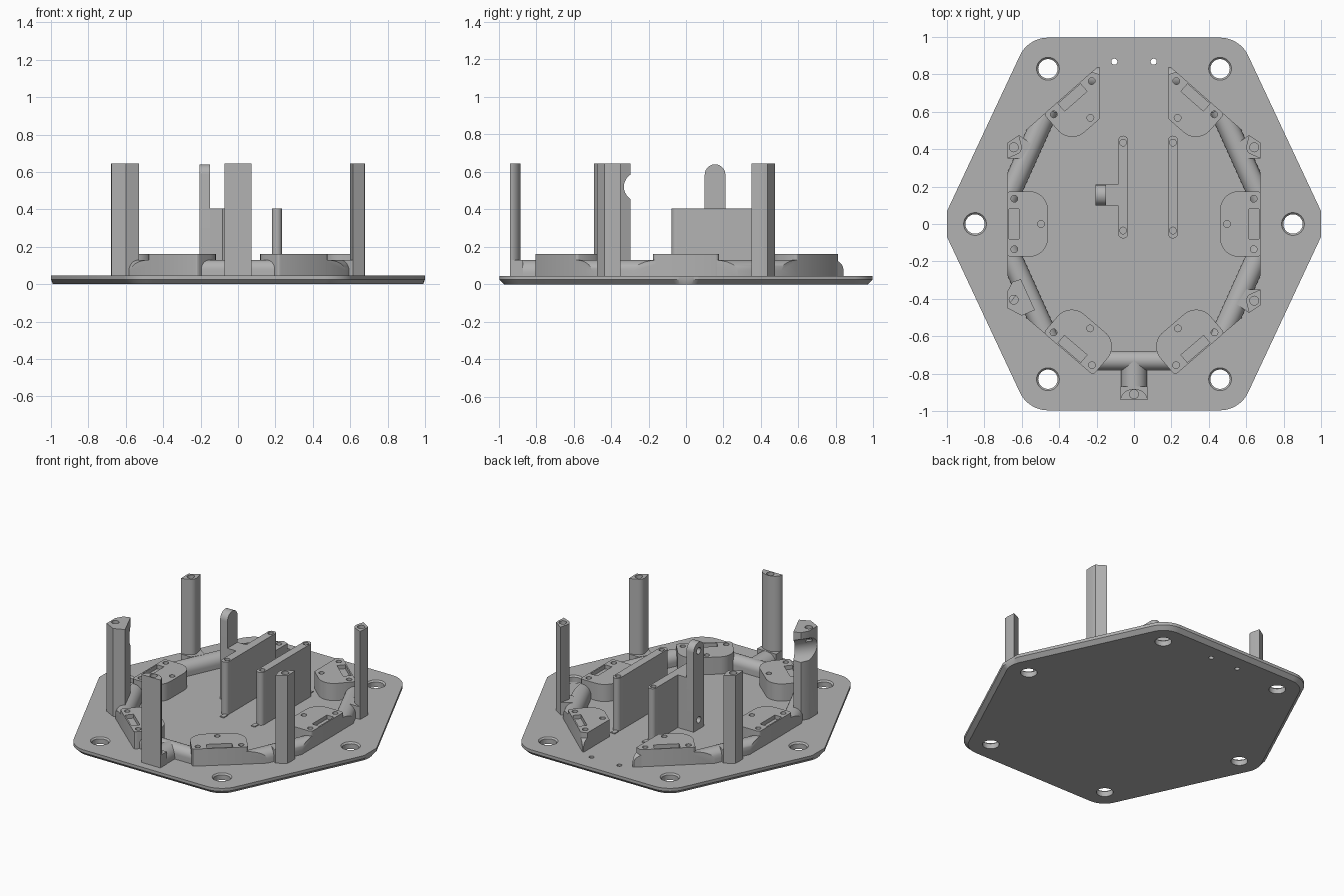
import bpy, bmesh, math
from mathutils import Vector
from mathutils.geometry import convex_hull_2d

if "Cube" in bpy.data.objects:
    bpy.data.objects.remove(bpy.data.objects["Cube"])

grey = bpy.data.materials.new("plain_grey")
grey.use_nodes = True
grey.diffuse_color = (0.45, 0.45, 0.45, 1)
grey.node_tree.nodes["Principled BSDF"].inputs["Base Color"].default_value = grey.diffuse_color

TOP = 0.045      # plate top
POD_TOP = 0.162
POST_TOP = 0.645


def finish(name, bm):
    bmesh.ops.recalc_face_normals(bm, faces=bm.faces)
    mesh = bpy.data.meshes.new(name)
    bm.to_mesh(mesh)
    bm.free()
    mesh.materials.append(grey)
    obj = bpy.data.objects.new(name, mesh)
    bpy.context.collection.objects.link(obj)
    return obj


def circle(x, y, r, n=32):
    return [(x + r * math.cos(math.tau * i / n), y + r * math.sin(math.tau * i / n)) for i in range(n)]


def hull(points):
    return [points[i] for i in convex_hull_2d(points)]


def loft(name, rings):
    """Join rings of 3D points that share the same count, and cap both ends."""
    bm = bmesh.new()
    loops = [[bm.verts.new(p) for p in ring] for ring in rings]
    n = len(loops[0])
    for a, b in zip(loops, loops[1:]):
        for i in range(n):
            bm.faces.new((a[i], a[(i + 1) % n], b[(i + 1) % n], b[i]))
    bm.faces.new(loops[0])
    bm.faces.new(loops[-1])
    return finish(name, bm)


def prism(name, points, z0, z1):
    return loft(name, [[(x, y, z) for x, y in points] for z in (z0, z1)])


def clip(obj, planes):
    """Remove everything on the side each plane normal points to."""
    bm = bmesh.new()
    bm.from_mesh(obj.data)
    for co, no in planes:
        geom = bm.verts[:] + bm.edges[:] + bm.faces[:]
        cut_geom = bmesh.ops.bisect_plane(bm, geom=geom, plane_co=co, plane_no=no, clear_outer=True)
        edges = [e for e in cut_geom["geom_cut"] if isinstance(e, bmesh.types.BMEdge)]
        if edges:
            bmesh.ops.holes_fill(bm, edges=bm.edges[:], sides=0)
    bmesh.ops.recalc_face_normals(bm, faces=bm.faces)
    bm.to_mesh(obj.data)
    bm.free()


def cut(obj, cutters):
    """Subtract the cutters for good, then drop them."""
    for c in cutters:
        mod = obj.modifiers.new("cut", "BOOLEAN")
        mod.operation, mod.solver, mod.object = "DIFFERENCE", "EXACT", c
    bpy.context.view_layer.update()
    done = bpy.data.meshes.new_from_object(obj.evaluated_get(bpy.context.evaluated_depsgraph_get()))
    obj.modifiers.clear()
    obj.data = done
    for c in cutters:
        bpy.data.objects.remove(c)


def drill(x, y, r, z0, z1):
    return prism("drill", circle(x, y, r, 24), z0, z1)


def arch(name, a, b, r, top=0.13, planes=()):
    """Half-round channel lying on the plate from a to b."""
    a, b = Vector(a), Vector(b)
    d = (b - a).normalized()
    side = Vector((-d.y, d.x))
    prof = [(r, TOP - 0.01)]
    prof += [(r * math.cos(math.pi * i / 16), top - r + r * math.sin(math.pi * i / 16)) for i in range(17)]
    prof += [(-r, TOP - 0.01)]
    obj = loft(name, [[(p.x + side.x * w, p.y + side.y * w, z) for w, z in prof] for p in (a, b)])
    clip(obj, planes)
    return obj


# Base plate: hull of circles around the mounting holes, with bottom chamfer
mounts = [(s * 0.46, t * 0.83) for s in (-1, 1) for t in (-1, 1)] + [(-0.85, 0), (0.85, 0)]


def plate_ring(r, z):
    ring = []
    for i in range(192):
        ang = math.tau * i / 192
        d = Vector((math.cos(ang), math.sin(ang)))
        far = max(mounts, key=lambda m: d.dot(Vector(m)))
        ring.append((max(-1, min(1, far[0] + r * d.x)), far[1] + r * d.y, z))
    return ring


plate = loft("base_plate", [plate_ring(0.14, 0), plate_ring(0.166, 0.025), plate_ring(0.166, TOP)])
holes = [drill(x, y, 0.052, -0.1, 0.1) for x, y in mounts]
holes += [loft("sink", [[(u, v, z) for u, v in circle(x, y, r)] for r, z in ((0.05, 0.033), (0.062, 0.046))])
          for x, y in mounts]
holes += [drill(s * 0.105, 0.868, 0.016, -0.1, 0.1) for s in (-1, 1)]
cut(plate, holes)

# Sensor pods with screw holes and pocket, joined by half-round channels
for s, side_name in ((1, "left"), (-1, "right")):
    outer = {}
    for place, c, n in (("side", (0.64, 0), (-1, 0)),
                        ("front", (0.3275, -0.667), (-0.65, 0.76)),
                        ("back", (0.3275, 0.675), (-0.66, -0.75))):
        c = Vector((s * c[0], c[1]))
        n = Vector((s * n[0], n[1])).normalized()
        t = Vector((-n.y, n.x))

        def at(u, v):
            return tuple(c + t * u + n * v)

        pts = []
        for k in (-1, 1):
            pts += circle(*at(k * 0.158, -0.02), 0.017, 12) + circle(*at(k * 0.075, 0.08), 0.1)
        if place == "back":
            pts += [(s * 0.185, 0.57), (s * 0.185, 0.8)]
        pod = prism(f"{place}_pod_{side_name}", hull(pts), TOP - 0.01, POD_TOP)
        if place == "back":
            clip(pod, [((s * 0.185, 0, 0), (-s, 0, 0))])
        drills = [drill(*at(u, v), 0.018, 0.09, 0.3) for u, v in ((-0.135, 0), (0.135, 0), (0, 0.143))]
        pocket = [at(-0.08, -0.028), at(0.08, -0.028), at(0.08, 0.025), at(-0.08, 0.025)]
        cut(pod, drills + [prism("pocket", pocket, 0.135, 0.3)])
        edge = at(0, -0.036)
        outer[place] = ((edge[0], edge[1], 0), (-n.x, -n.y, 0))

    for place, k in (("front", -1), ("back", 1)):
        arch(f"{place}_channel_{side_name}", (s * 0.69, k * 0.105), (s * 0.46, k * 0.615), 0.058,
             planes=[outer["side"], outer[place]])
    arch(f"back_channel_end_{side_name}", (s * 0.4, 0.785), (s * 0.185, 0.785), 0.055, planes=[outer["back"]])

arch("front_channel", (-0.2, -0.73), (0.2, -0.73), 0.052)
arch("front_post_stub", (0, -0.73), (0, -0.875), 0.07)

# Front post: half-round back, flat front, on a square foot
prism("front_post_foot", [(-0.072, -0.94), (0.072, -0.94), (0.072, -0.87), (-0.072, -0.87)], TOP - 0.01, 0.13)
half = [(0.072 * math.cos(math.pi * i / 16), -0.94 + 0.058 * math.sin(math.pi * i / 16)) for i in range(17)]
post = prism("front_post", half, TOP - 0.01, POST_TOP)
cut(post, [drill(0, -0.91, 0.024, 0.55, 0.7)])

# Three slim side posts with feet
for name, s, k in (("post_front_left", 1, -1), ("post_back_left", 1, 1), ("post_back_right", -1, 1)):
    pts = [(0.677, 0.35), (0.677, 0.435), (0.615, 0.475)] + circle(0.64, 0.41, 0.04)
    post = prism(name, hull([(s * x, k * y) for x, y in pts]), TOP - 0.01, POST_TOP)
    cut(post, [drill(s * 0.643, k * 0.41, 0.024, 0.55, 0.7)])
    foot = [(0.677, 0.35), (0.677, 0.435), (0.615, 0.475), (0.55, 0.43), (0.6, 0.35)]
    prism(name + "_foot", [(s * x, k * y) for x, y in foot], TOP - 0.01, 0.13)

# Wide front right post with a round cable notch
post = prism("post_front_right", [(-0.677, -0.45), (-0.6, -0.49), (-0.53, -0.46), (-0.605, -0.295),
                                  (-0.65, -0.31), (-0.677, -0.36)], TOP - 0.01, POST_TOP)
axis = Vector((0.6, 0.8, 0))
across = Vector((-0.8, 0.6, 0))
mid = Vector((-0.68, -0.32, 0.52))
notch = loft("notch", [[mid + axis * e + across * u + Vector((0, 0, v)) for u, v in circle(0, 0, 0.08)]
                       for e in (-0.4, 0.4)])
cut(post, [notch, drill(-0.643, -0.405, 0.024, 0.55, 0.7)])

# Two upright blades with screw holes and end tabs
for name, x, tab in (("blade_right", -0.058, -0.04), ("blade_left", 0.208, 0.195)):
    blade = prism(name, hull(circle(x, 0.445, 0.027) + circle(x, -0.05, 0.027)), TOP - 0.01, 0.405)
    cut(blade, [drill(x, y, 0.018, 0.3, 0.5) for y in (0.435, -0.035)])
    for y, end in ((0.49, "back"), (-0.095, "front")):
        w, h = 0.015, 0.022
        prism(f"{name}_{end}_tab", [(tab - w, y - h), (tab + w, y - h), (tab + w, y + h), (tab - w, y + h)],
              TOP - 0.005, TOP + 0.006)

# Round-topped pillar beside the right blade, with its bracket
outline = [(0.1, TOP - 0.01)] + [(0.155 - 0.055 * math.cos(math.pi * i / 20),
                                  0.585 + 0.055 * math.sin(math.pi * i / 20)) for i in range(21)]
outline += [(0.21, TOP - 0.01)]
pillar = loft("pillar", [[(x, y, z) for y, z in outline] for x in (-0.205, -0.15)])
cut(pillar, [loft("bore", [[(x, y, z) for y, z in circle(0.155, h, 0.022)] for x in (-0.3, -0.165)])
             for h in (0.58, 0.11)])
prism("pillar_bracket", [(-0.155, 0.1), (-0.07, 0.1), (-0.07, 0.21), (-0.155, 0.21)], TOP - 0.01, 0.405)

# Smooth the round surfaces, keep edges crisp
bpy.ops.object.select_all(action="DESELECT")
for obj in bpy.context.collection.objects:
    if obj.type == "MESH":
        obj.select_set(True)
        bpy.context.view_layer.objects.active = obj
bpy.ops.object.shade_smooth_by_angle(angle=math.radians(30))
